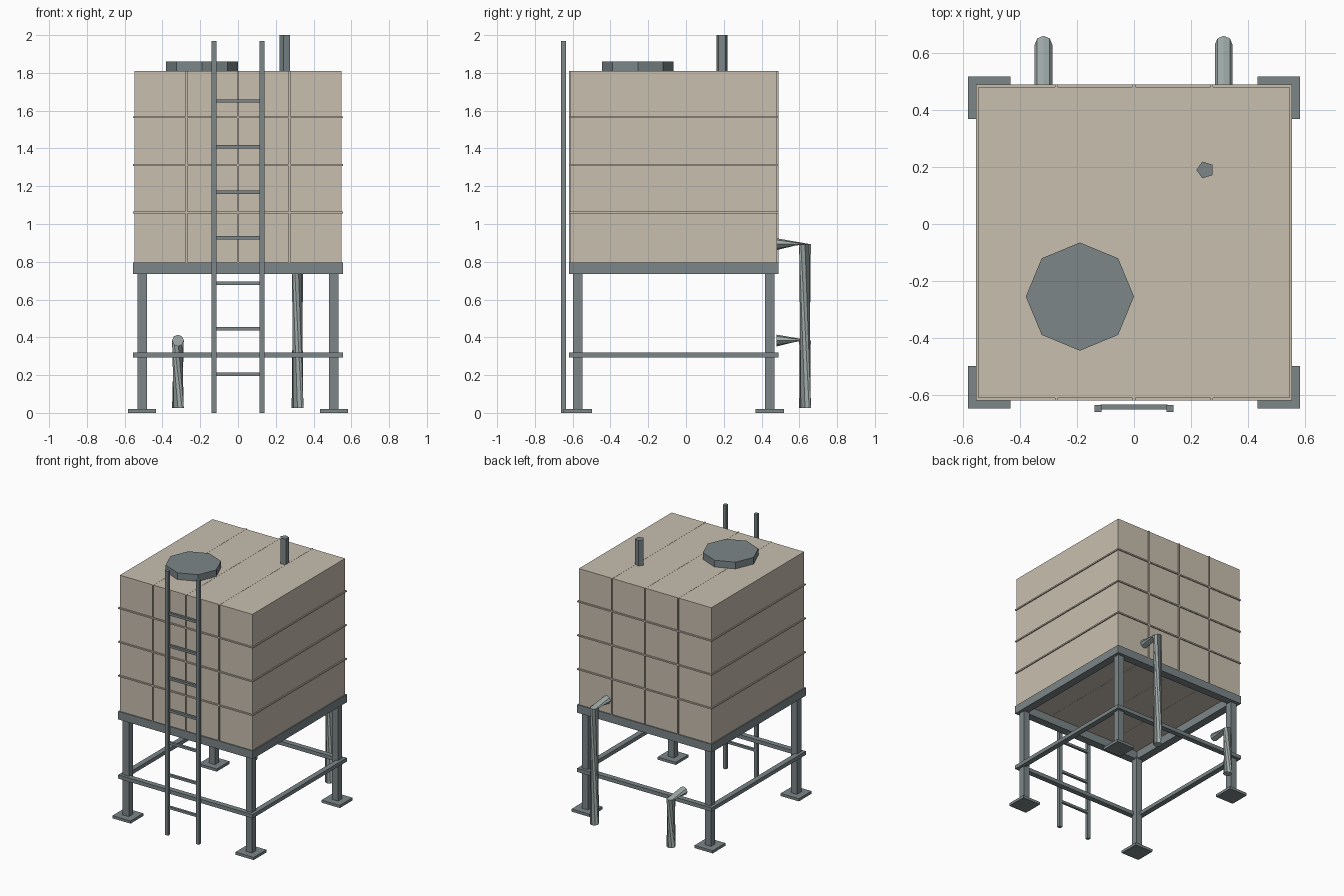
import bpy
import bmesh
from math import sin, cos, pi
from mathutils import Vector

if "Cube" in bpy.data.objects:
    bpy.data.objects.remove(bpy.data.objects["Cube"], do_unlink=True)


def material(name, r, g, b):
    m = bpy.data.materials.new(name)
    m.use_nodes = True
    m.diffuse_color = (r, g, b, 1)
    m.node_tree.nodes["Principled BSDF"].inputs["Base Color"].default_value = (r, g, b, 1)
    return m


BEIGE = material("beige tank", 0.58, 0.52, 0.43)
STEEL = material("grey steel", 0.20, 0.24, 0.25)
PIPE = material("pale pipe", 0.36, 0.42, 0.41)

MID_Y = -0.065   # centre of the tank and stand
OUTER = 0.555    # half width of the stand
LEG = 0.508      # leg offset from the centre


def finish(name, bm, mat):
    bmesh.ops.recalc_face_normals(bm, faces=bm.faces)
    mesh = bpy.data.meshes.new(name)
    bm.to_mesh(mesh)
    bm.free()
    mesh.materials.append(mat)
    obj = bpy.data.objects.new(name, mesh)
    bpy.context.collection.objects.link(obj)
    return obj


def box(name, mat, x, y, z, sx, sy, sz):
    """Box centred on x, y, z with full sizes sx, sy, sz."""
    bm = bmesh.new()
    bmesh.ops.create_cube(bm, size=1)
    bmesh.ops.scale(bm, vec=(sx, sy, sz), verts=bm.verts)
    bmesh.ops.translate(bm, vec=(x, y, z), verts=bm.verts)
    return finish(name, bm, mat)


def ring(centre, radius, sides, turn, u, v):
    angles = [turn + 2 * pi * i / sides for i in range(sides)]
    return [centre + radius * (cos(a) * u + sin(a) * v) for a in angles]


def loft(name, mat, rings):
    """Skin a row of matching rings and cap both ends."""
    bm = bmesh.new()
    loops = [[bm.verts.new(p) for p in r] for r in rings]
    n = len(loops[0])
    for a, b in zip(loops, loops[1:]):
        for i in range(n):
            j = (i + 1) % n
            bm.faces.new((a[i], a[j], b[j], b[i]))
    bm.faces.new(loops[0])
    bm.faces.new(loops[-1])
    return finish(name, bm, mat)


X, Y, Z = Vector((1, 0, 0)), Vector((0, 1, 0)), Vector((0, 0, 1))


def prism(name, mat, x, y, z0, z1, radius, sides, turn):
    loft(name, mat, [ring(Vector((x, y, z)), radius, sides, turn, X, Y) for z in (z0, z1)])


def square_frame(name, z, width, height):
    """Four beams meeting at the outer corners."""
    side = OUTER - width / 2
    for s, front, flank in ((-1, "front", "right"), (1, "back", "left")):
        box(f"{front}_{name}", STEEL, 0, MID_Y + s * side, z, 2 * OUTER, width, height)
        box(f"{flank}_{name}", STEEL, s * side, MID_Y, z, width, 2 * (OUTER - width), height)


# Tank with raised bands
box("tank", BEIGE, 0, MID_Y, 1.3025, 1.094, 1.094, 1.015)
for i, z in enumerate((1.06, 1.312, 1.565)):
    box(f"horizontal_band_{i + 1}", BEIGE, 0, MID_Y, z, 2 * OUTER, 2 * OUTER, 0.01)
for i in (-1, 0, 1):
    box(f"vertical_band_{i + 2}", BEIGE, i * 0.273, MID_Y, 1.3025, 0.01, 2 * OUTER, 1.017)

# Hatch and vent on the roof
prism("hatch", STEEL, -0.19, -0.255, 1.805, 1.86, 0.19, 8, 0)
prism("vent", STEEL, 0.25, 0.19, 1.805, 2.0, 0.031, 5, pi)

# Stand
square_frame("top_beam", 0.765, 0.06, 0.06)
square_frame("brace", 0.307, 0.04, 0.028)
for sx, side in ((-1, "right"), (1, "left")):
    for sy, end in ((-1, "front"), (1, "back")):
        x, y = sx * LEG, MID_Y + sy * LEG
        box(f"{end}_{side}_leg", STEEL, x, y, 0.38, 0.05, 0.05, 0.73)
        box(f"{end}_{side}_foot", STEEL, x, y, 0.01, 0.15, 0.15, 0.02)

# Ladder
for s, side in ((-1, "right"), (1, "left")):
    box(f"{side}_ladder_rail", STEEL, s * 0.127, -0.648, 0.985, 0.025, 0.025, 1.97)
for i in range(7):
    box(f"ladder_rung_{i + 1}", STEEL, 0, -0.643, 0.205 + i * 0.241, 0.235, 0.018, 0.018)


def elbow_pipe(name, x, z):
    """Outlet that flattens into the elbow, then a twisted drop."""
    r, sides, out = 0.031, 8, 0.63
    loft(name, PIPE, [
        ring(Vector((x, 0.48, z)), r, sides, 0, X, Z),
        ring(Vector((x, out, z)), r, sides, 0, X, Y),
        ring(Vector((x, out, 0.025)), r, sides, pi / 2, X, Y),
    ])


elbow_pipe("overflow_pipe", 0.315, 0.893)
elbow_pipe("drain_pipe", -0.318, 0.383)
